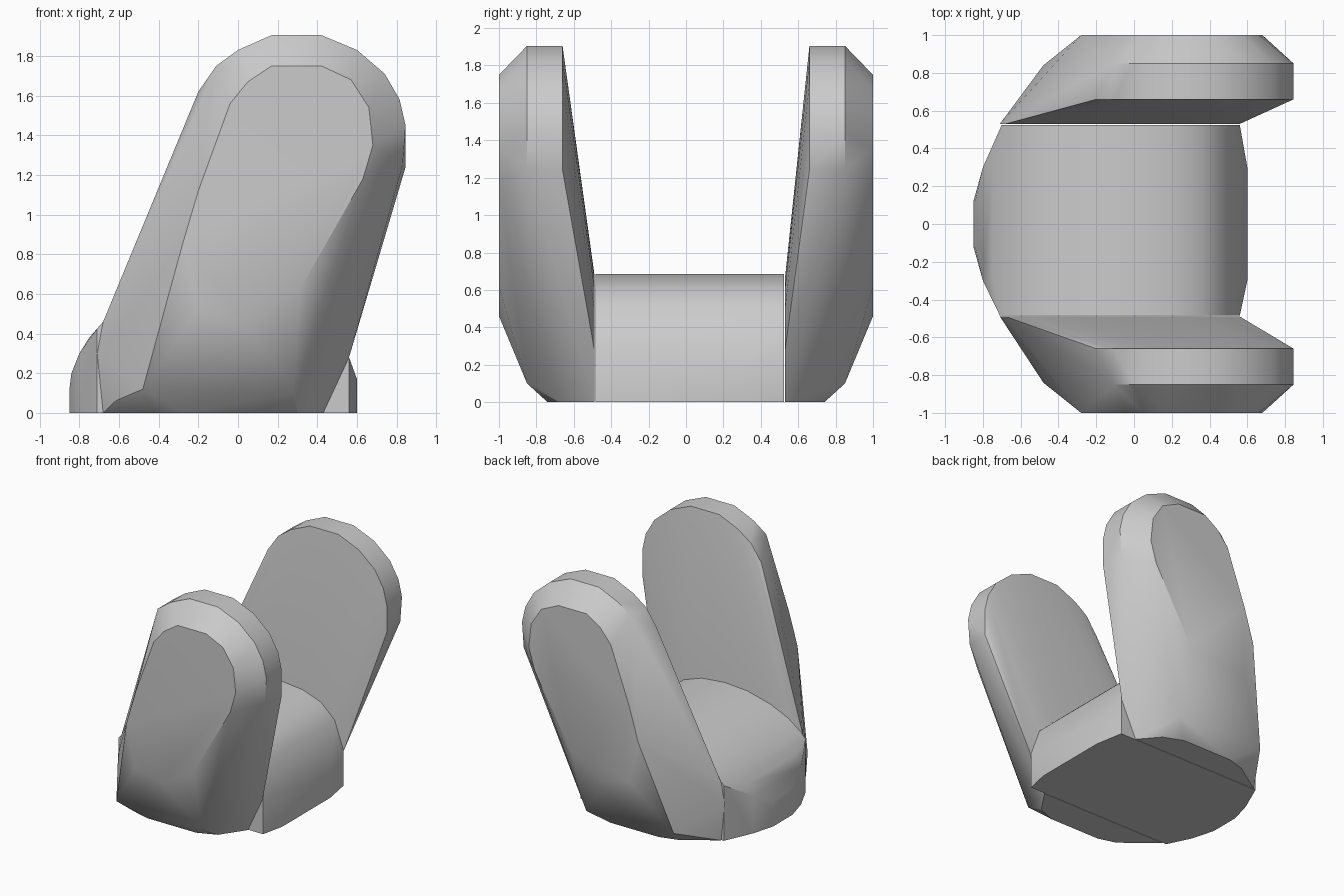
import bpy, bmesh, math

if "Cube" in bpy.data.objects:
    bpy.data.objects.remove(bpy.data.objects["Cube"], do_unlink=True)

grey = bpy.data.materials.new("plain grey")
grey.use_nodes = True
colour = (0.6, 0.6, 0.6, 1)
grey.diffuse_color = colour
grey.node_tree.nodes["Principled BSDF"].inputs["Base Color"].default_value = colour


def hull(name, points, angle=28):
    """Wrap points in a convex skin and smooth its shallow edges."""
    bm = bmesh.new()
    for p in points:
        bm.verts.new(p)
    out = bmesh.ops.convex_hull(bm, input=bm.verts)
    loose = {g for g in out["geom_interior"] + out["geom_unused"]
             if isinstance(g, bmesh.types.BMVert)}
    bmesh.ops.delete(bm, geom=list(loose), context="VERTS")
    bmesh.ops.dissolve_limit(bm, angle_limit=math.radians(1),
                             verts=bm.verts, edges=bm.edges)
    bmesh.ops.recalc_face_normals(bm, faces=bm.faces)
    mesh = bpy.data.meshes.new(name)
    bm.to_mesh(mesh)
    bm.free()
    mesh.materials.append(grey)
    ob = bpy.data.objects.new(name, mesh)
    bpy.context.collection.objects.link(ob)
    bpy.ops.object.select_all(action="DESELECT")
    ob.select_set(True)
    bpy.context.view_layer.objects.active = ob
    bpy.ops.object.shade_smooth_by_angle(angle=math.radians(angle))
    return ob


# Side profile of the saddle, from one end to the other
profile = [(-.85, .12), (-.84, .2), (-.8, .3), (-.75, .38), (-.68, .46),
           (-.56, .55), (-.4, .62), (-.2, .67), (0, .685), (.2, .665),
           (.36, .61), (.48, .5), (.56, .28), (.6, .17)]


def height(x):
    for (x0, z0), (x1, z1) in zip(profile, profile[1:]):
        if x0 <= x <= x1:
            return z0 + (z1 - z0) * (x - x0) / (x1 - x0)
    return 0


# Saddle: the profile swept across, with rounded ends in plan
plan = [(-.485, -.71, .56), (-.3, -.8, .6), (-.12, -.85, .6),
        (.12, -.85, .6), (.3, -.8, .6), (.525, -.7, .56)]
points = []
for y, left, right in plan:
    points += [(x, y, z) for x, z in profile if left < x < right]
    for x in (left, right):
        points += [(x, y, 0), (x, y, height(x))]
hull("saddle", points)

# Rounded tip outline shared by the inner and outer rims of the arms
tip = [(-.2, 1.62), (-.11, 1.75), (0, 1.83), (.17, 1.905), (.42, 1.905),
       (.6, 1.83), (.74, 1.71), (.815, 1.58), (.845, 1.45), (.845, 1.24)]
# Flat outer face of an arm
pad = [(-.28, .85), (-.2, 1.12), (-.04, 1.56), (.05, 1.67), (.17, 1.75),
       (.42, 1.75), (.57, 1.68), (.66, 1.54), (.68, 1.35), (.63, 1.18),
       (.31, .62), (.03, .46), (-.2, .52)]
# Root of an arm, matching the saddle end
root = [(-.68, 0), (-.71, .3)] + [p for p in profile if -.7 < p[0] < .57] + [(.43, 0)]
# Chamfered foot under the arm
foot = [(-.48, .84, .12), (.28, .85, .1), (-.42, .7, 0), (-.28, .74, 0),
        (.15, .74, 0), (.3, .68, 0), (-.62, .62, .06)]

for name, side, inner in (("front_arm", -1, .49), ("back_arm", 1, .53)):
    points = [(x, side * inner, z) for x, z in root]
    points += [(x, side * .66, z) for x, z in tip]
    points += [(x, side * .85, z) for x, z in tip[1:-1]]
    points += [(.83, side * .85, 1.25)]
    points += [(x, side, z) for x, z in pad]
    points += [(x, side * y, z) for x, y, z in foot]
    hull(name, points)
